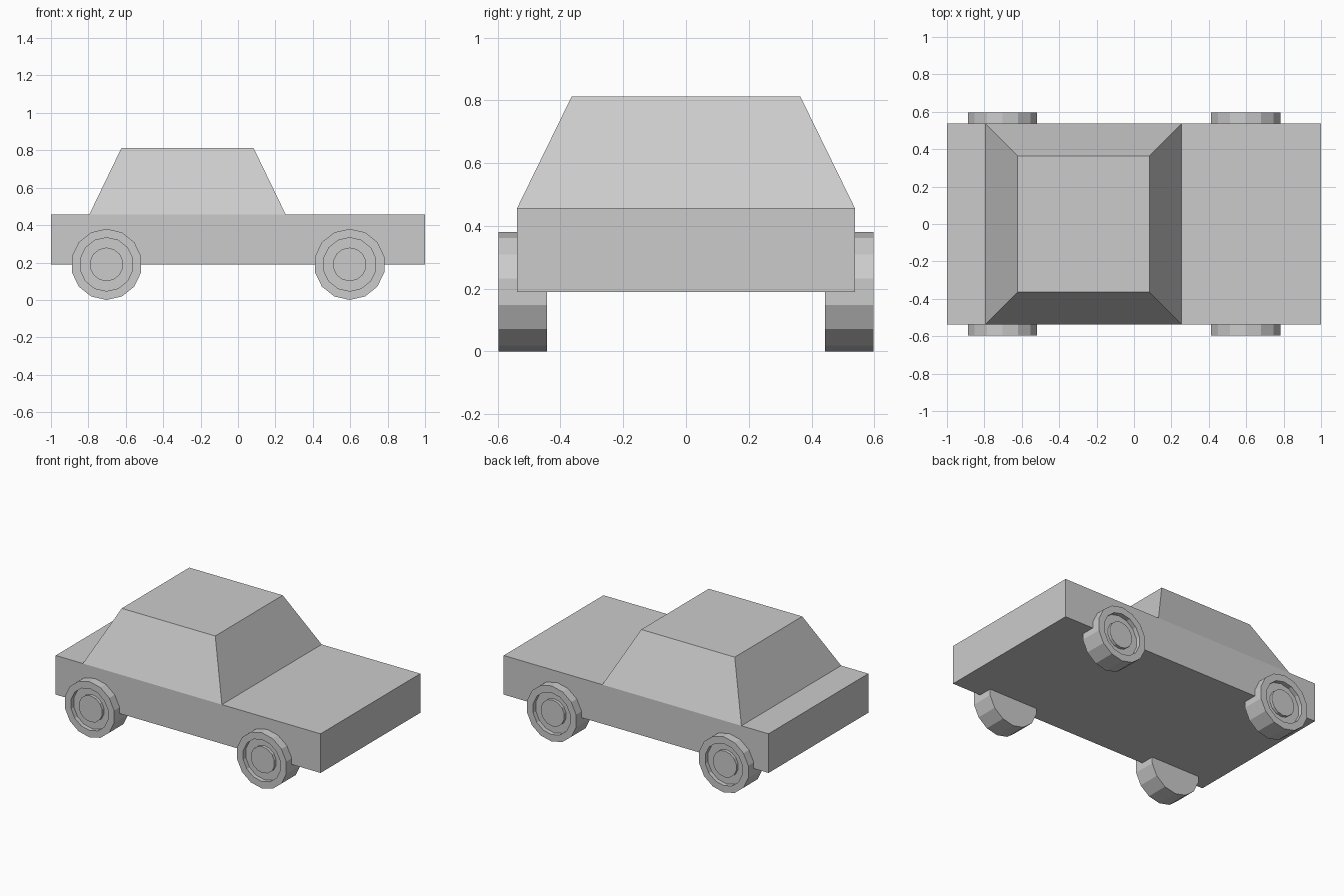
import bpy
import bmesh
import math
from mathutils import Matrix

cube = bpy.data.objects.get("Cube")
if cube:
    bpy.data.objects.remove(cube, do_unlink=True)

# One plain grey for the whole car
grey = bpy.data.materials.new("plain_grey")
grey.use_nodes = True
colour = (0.6, 0.6, 0.6, 1)
grey.diffuse_color = colour
grey.node_tree.nodes["Principled BSDF"].inputs["Base Color"].default_value = colour

WIDTH = 0.538     # half width of the body
SILL, BELT, ROOF = 0.19, 0.457, 0.813


def finish(name, bm):
    bmesh.ops.recalc_face_normals(bm, faces=bm.faces)
    mesh = bpy.data.meshes.new(name)
    bm.to_mesh(mesh)
    bm.free()
    mesh.materials.append(grey)
    obj = bpy.data.objects.new(name, mesh)
    bpy.context.collection.objects.link(obj)
    return obj


def bridge(bm, a, b):
    for i in range(len(a)):
        j = (i + 1) % len(a)
        bm.faces.new((a[i], a[j], b[j], b[i]))


def frustum(name, low, high, cap_bottom=True):
    """Box between two rectangles, each given as (x0, x1, half_y, z)."""
    bm = bmesh.new()
    rings = []
    for x0, x1, y, z in (low, high):
        corners = ((x0, -y), (x1, -y), (x1, y), (x0, y))
        rings.append([bm.verts.new((px, py, z)) for px, py in corners])
    bridge(bm, *rings)
    bm.faces.new(rings[1])
    if cap_bottom:
        bm.faces.new(rings[0])
    return finish(name, bm)


def wheel(name, x, side):
    """Lathed profile of (radius, distance from the centre line), capped at both ends."""
    sides, radius = 14, 0.19
    profile = ((radius, 0.443), (radius, 0.597), (0.143, 0.597),
               (0.143, 0.567), (0.09, 0.567), (0.09, 0.587))
    bm = bmesh.new()
    rings = []
    for r, y in profile:
        ring = []
        for i in range(sides):
            a = math.tau * i / sides
            ring.append(bm.verts.new((r * math.sin(a), y * side, r * math.cos(a))))
        rings.append(ring)
    for a, b in zip(rings, rings[1:]):
        bridge(bm, a, b)
    bm.faces.new(rings[0])
    bm.faces.new(rings[-1])
    bm.transform(Matrix.Translation((x, 0, radius)))
    return finish(name, bm)


# Body slab and tapered cabin
frustum("body", (-1, 1, WIDTH, SILL), (-1, 1, WIDTH, BELT))
frustum("cabin", (-0.795, 0.255, WIDTH, BELT), (-0.623, 0.083, 0.364, ROOF), cap_bottom=False)

# Four wheels with recessed rims and raised hubs
for end, x in (("rear", -0.703), ("hood", 0.597)):
    for label, side in (("near", -1), ("far", 1)):
        wheel(f"{end}_wheel_{label}", x, side)
